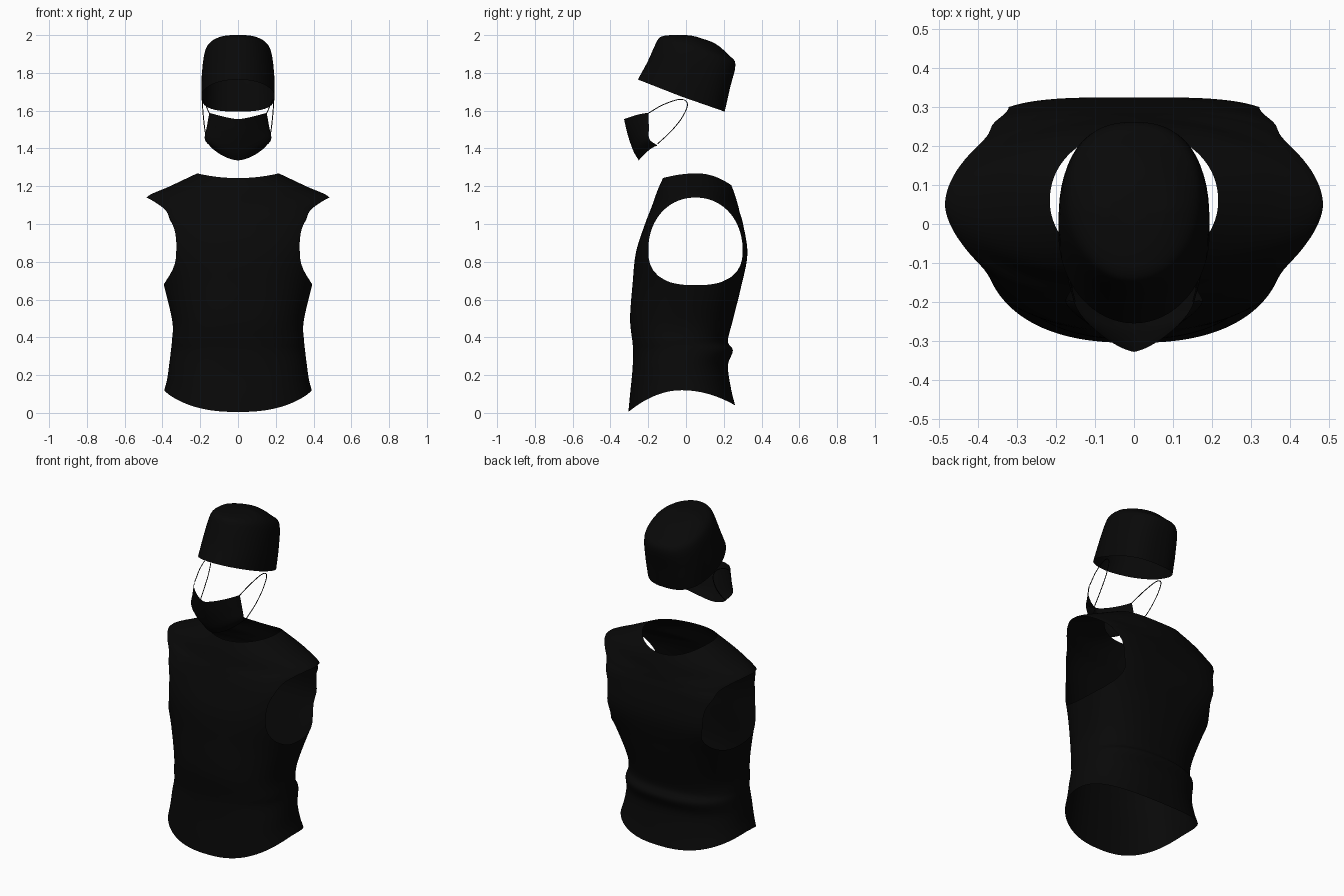
import bpy
import bmesh
from math import cos, sin, pi
from mathutils import Vector

cube = bpy.data.objects.get("Cube")
if cube:
    bpy.data.objects.remove(cube)

black = bpy.data.materials.new("black cloth")
black.use_nodes = True
colour = (0.0025, 0.0025, 0.0025, 1)
black.diffuse_color = colour
black.node_tree.nodes["Principled BSDF"].inputs["Base Color"].default_value = colour


def spline(rows, steps):
    """Smoothly interpolate a list of number rows."""
    rows = [Vector(r) for r in rows]
    ext = [rows[0] * 2 - rows[1]] + rows + [rows[-1] * 2 - rows[-2]]
    out = []
    for a, b, c, d in zip(ext, ext[1:], ext[2:], ext[3:]):
        for i in range(steps):
            t = i / steps
            out.append(b + (c - a) * (t / 2)
                       + (a * 2 - b * 5 + c * 4 - d) * (t * t / 2)
                       + (b * 3 - a - c * 3 + d) * (t ** 3 / 2))
    return out + [rows[-1]]


def loft(rows, steps, columns, bow, half=False):
    """Skin rings of (z front, z side, z back, half width, y front, y back,
    front squareness, back squareness); bow 1 keeps straight rings planar,
    half keeps the front only."""
    bm = bmesh.new()
    rings = []
    for zf, zs, zb, width, yf, yb, pf, pb in spline(rows, steps):
        ring = []
        for i in range(columns + half):
            a = -pi + i * (pi if half else 2 * pi) / columns
            c, s = cos(a), sin(a)
            power = 2 / (pf if s < 0 else pb)
            depth = abs(s) ** power
            x = width * abs(c) ** power * (1 if c > 0 else -1)
            y = (yf + yb) / 2 + (yb - yf) / 2 * depth * (1 if s > 0 else -1)
            z = zs + ((zf if s < 0 else zb) - zs) * depth ** bow
            ring.append(bm.verts.new((x, y, z)))
        rings.append(ring)
    for low, high in zip(rings, rings[1:]):
        for i in range(columns):
            j = (i + 1) % len(low)
            bm.faces.new((low[i], low[j], high[j], high[i]))
    return bm, rings


def finish(bm, name):
    mesh = bpy.data.meshes.new(name)
    bm.to_mesh(mesh)
    bm.free()
    mesh.materials.append(black)
    mesh.shade_smooth()
    obj = bpy.data.objects.new(name, mesh)
    bpy.context.collection.objects.link(obj)


def armhole(co):
    """Negative inside the egg-shaped arm opening, positive outside."""
    if abs(co.x) < 0.2:
        return 1
    dy, dz = abs(co.y - 0.05) / 0.25, co.z - 0.86
    if dz > 0:
        return dy ** 2.1 + (dz / 0.28) ** 2.1 - 1
    return dy ** 2.5 + (-dz / 0.185) ** 2.5 - 1


# Sleeveless vest, from curved hem up over the shoulders to the neckline
bm, rings = loft([
    (0.005, 0.12, 0.04, 0.39, -0.305, 0.26, 2.4, 2.4),
    (0.1, 0.18, 0.13, 0.375, -0.296, 0.238, 2.4, 2.4),
    (0.22, 0.25, 0.25, 0.365, -0.284, 0.222, 2.4, 2.4),
    (0.32, 0.33, 0.33, 0.355, -0.28, 0.248, 2.4, 2.4),
    (0.38, 0.38, 0.38, 0.35, -0.284, 0.222, 2.4, 2.4),
    (0.5, 0.48, 0.48, 0.347, -0.296, 0.245, 2.4, 2.5),
    (0.68, 0.66, 0.66, 0.388, -0.283, 0.29, 2.4, 2.9),
    (0.85, 0.84, 0.84, 0.435, -0.265, 0.325, 2.6, 3.9),
    (1, 1, 1, 0.44, -0.217, 0.302, 3.2, 3.9),
    (1.07, 1.08, 1.06, 0.45, -0.19, 0.285, 2.8, 3),
    (1.11, 1.14, 1.1, 0.485, -0.175, 0.275, 1.9, 2),
    (1.18, 1.2, 1.16, 0.36, -0.15, 0.257, 2.1, 2.2),
    (1.243, 1.268, 1.205, 0.216, -0.122, 0.24, 2, 2.1),
], 6, 120, 2)
cuts = []
for edge in list(bm.edges):
    a, b = edge.verts
    fa, fb = armhole(a.co), armhole(b.co)
    if fa * fb < 0:
        cuts.append(bmesh.utils.edge_split(edge, a, fa / (fa - fb))[1])
bmesh.ops.connect_verts(bm, verts=cuts)
inside = [f for f in bm.faces if armhole(f.calc_center_median()) < 0]
bmesh.ops.delete(bm, geom=inside, context='FACES')
finish(bm, "vest")

# Brimless cap, tilted back and open below
bm, rings = loft([
    (1.765, 1.675, 1.595, 0.194, -0.255, 0.205, 2, 2.7),
    (1.86, 1.785, 1.72, 0.192, -0.203, 0.233, 2, 2.6),
    (1.955, 1.9, 1.845, 0.178, -0.16, 0.262, 2, 2.4),
    (1.99, 1.955, 1.895, 0.15, -0.135, 0.225, 2, 2.2),
    (2, 1.99, 1.955, 0.09, -0.08, 0.155, 2, 2),
    (2, 1.997, 1.99, 0.03, 0, 0.06, 2, 2),
], 4, 64, 1)
bm.faces.new(rings[-1])
finish(bm, "cap")

# Face mask, a curved panel with a pointed nose ridge
bm, rings = loft([
    (1.337, 1.415, 1.415, 0.15, -0.25, -0.05, 1.7, 2),
    (1.385, 1.45, 1.45, 0.176, -0.278, -0.11, 1.6, 2),
    (1.47, 1.515, 1.515, 0.165, -0.308, -0.085, 1.5, 2),
    (1.555, 1.588, 1.588, 0.152, -0.328, -0.072, 1.4, 2),
], 5, 40, 1.5, half=True)
finish(bm, "face_mask")

# Thin elastic ear loops, one per side
for side, name in ((1, "left_ear_loop"), (-1, "right_ear_loop")):
    path = spline([
        (0.152, -0.2, 1.586), (0.172, -0.12, 1.632), (0.186, -0.03, 1.66),
        (0.188, 0.008, 1.635), (0.183, -0.02, 1.565), (0.174, -0.08, 1.49),
        (0.16, -0.15, 1.425)], 6)
    curve = bpy.data.curves.new(name, 'CURVE')
    curve.dimensions = '3D'
    curve.bevel_depth = 0.0025
    curve.bevel_resolution = 1
    line = curve.splines.new('POLY')
    line.points.add(len(path) - 1)
    for point, co in zip(line.points, path):
        point.co = (co.x * side, co.y, co.z, 1)
    curve.materials.append(black)
    bpy.context.collection.objects.link(bpy.data.objects.new(name, curve))
